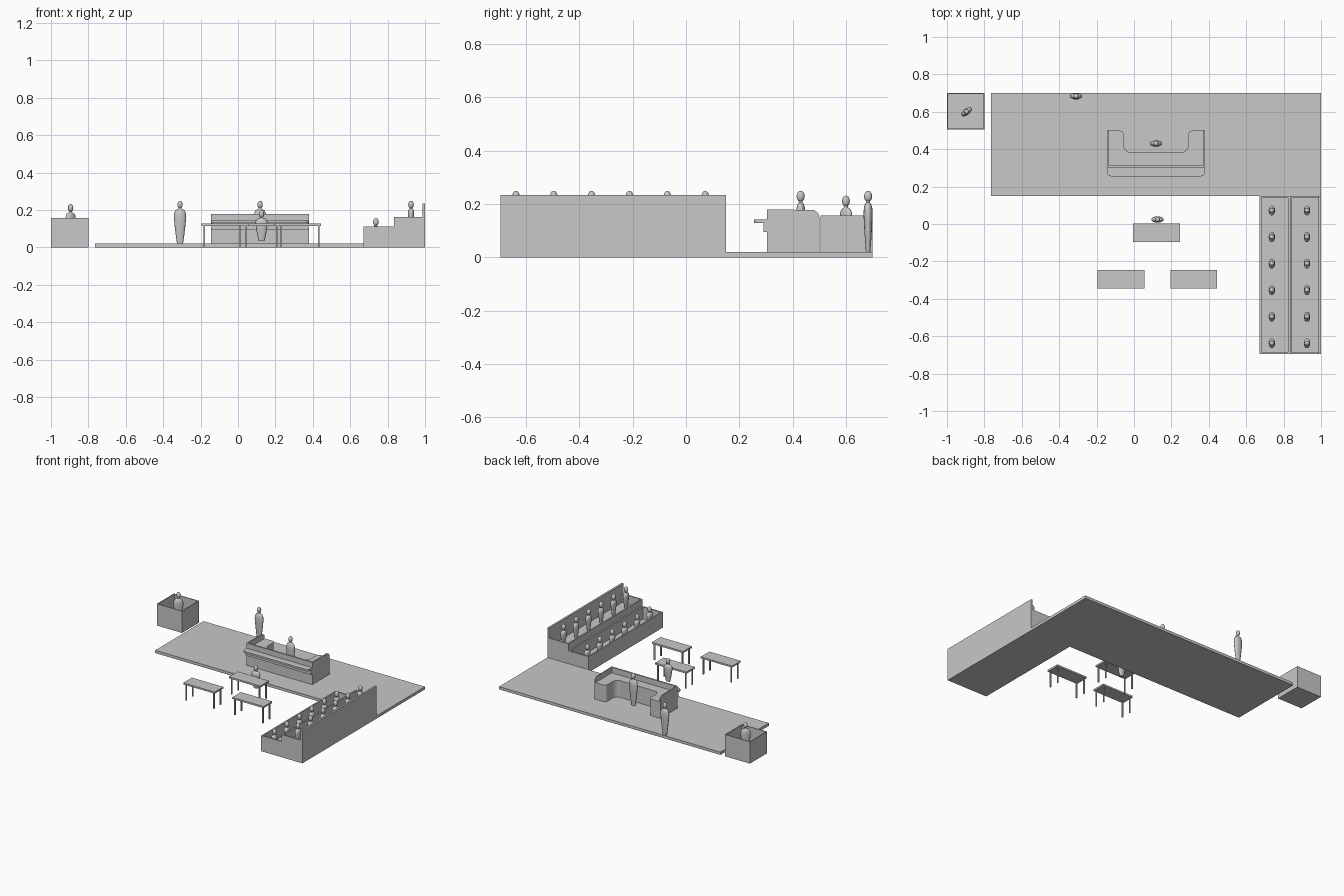
import bpy, bmesh, math
from mathutils import Matrix, Vector

cube = bpy.data.objects.get("Cube")
if cube:
    bpy.data.objects.remove(cube, do_unlink=True)

grey = bpy.data.materials.new("plain grey")
grey.use_nodes = True
GREY = (0.58, 0.58, 0.58, 1)
grey.diffuse_color = GREY
grey.node_tree.nodes["Principled BSDF"].inputs["Base Color"].default_value = GREY


def finish(bm, name):
    bmesh.ops.recalc_face_normals(bm, faces=bm.faces)
    mesh = bpy.data.meshes.new(name)
    bm.to_mesh(mesh)
    bm.free()
    mesh.materials.append(grey)
    ob = bpy.data.objects.new(name, mesh)
    bpy.context.collection.objects.link(ob)
    return ob


def add_box(bm, x, y, z):
    size = Matrix.Diagonal((x[1] - x[0], y[1] - y[0], z[1] - z[0], 1))
    mid = Matrix.Translation((sum(x) / 2, sum(y) / 2, sum(z) / 2))
    return bmesh.ops.create_cube(bm, size=1, matrix=mid @ size)["verts"]


def box(name, x, y, z):
    bm = bmesh.new()
    add_box(bm, x, y, z)
    return finish(bm, name)


def open_box(name, x, y, z, wall, floor):
    """Box whose top is inset and sunk to the floor height."""
    bm = bmesh.new()
    add_box(bm, x, y, z)
    top = max(bm.faces, key=lambda f: f.calc_center_median().z)
    bmesh.ops.inset_region(bm, faces=[top], thickness=wall)
    inner = bmesh.ops.extrude_discrete_faces(bm, faces=[top])["faces"][0]
    for v in inner.verts:
        v.co.z = floor
    return finish(bm, name)


def rounded(corners, steps=6):
    """Turn (x, y, radius) corners into a filleted outline."""
    out = []
    for i, (x, y, r) in enumerate(corners):
        p = Vector((x, y))
        a = (Vector(corners[i - 1][:2]) - p).normalized() * r
        b = (Vector(corners[(i + 1) % len(corners)][:2]) - p).normalized() * r
        if r == 0:
            out.append(p)
            continue
        for k in range(steps + 1):
            t = math.pi / 2 * k / steps
            out.append(p + a * (1 - math.sin(t)) + b * (1 - math.cos(t)))
    return out


def prism(name, outline, low, high, axis="z"):
    bm = bmesh.new()
    if axis == "z":
        verts = [bm.verts.new((p.x, p.y, low)) for p in outline]
        push = (0, 0, high - low)
    else:
        verts = [bm.verts.new((low, p.x, p.y)) for p in outline]
        push = (high - low, 0, 0)
    face = bm.faces.new(verts)
    new = bmesh.ops.extrude_face_region(bm, geom=[face], use_keep_orig=True)["geom"]
    bmesh.ops.translate(bm, vec=push, verts=[g for g in new if isinstance(g, bmesh.types.BMVert)])
    return finish(bm, name)


# Robe profile: half width against fraction of body height
ROBE = [(0.016, 0), (0.023, 0.25), (0.029, 0.52), (0.033, 0.74),
        (0.031, 0.86), (0.024, 0.94), (0.009, 0.98), (0.008, 1.03)]


def person(name, x, y, bottom, top, turn=0, width=1.0):
    bm = bmesh.new()
    sides, body = 16, top - bottom - 0.04
    rings = []
    for r, t in ROBE:
        deep = max(r * 0.52, 0.007)
        rings.append([bm.verts.new((r * width * math.cos(a), deep * math.sin(a), bottom + t * body))
                      for a in (2 * math.pi * i / sides for i in range(sides))])
    for lo, hi in zip(rings, rings[1:]):
        for i in range(sides):
            j = (i + 1) % sides
            bm.faces.new((lo[i], lo[j], hi[j], hi[i]))
    bm.faces.new(rings[0])
    bm.faces.new(rings[-1])
    head = Matrix.Translation((0, 0, top - 0.021)) @ Matrix.Diagonal((0.014, 0.015, 0.021, 1))
    bmesh.ops.create_uvsphere(bm, u_segments=16, v_segments=10, radius=1, matrix=head)
    bmesh.ops.transform(bm, verts=bm.verts,
                        matrix=Matrix.Translation((x, y, 0)) @ Matrix.Rotation(turn, 4, "Z"))
    ob = finish(bm, name)
    for o in bpy.context.selected_objects:
        o.select_set(False)
    ob.select_set(True)
    bpy.context.view_layer.objects.active = ob
    bpy.ops.object.shade_smooth_by_angle(angle=math.radians(50))


def table(name, x, y):
    bm = bmesh.new()
    w, d, leg = 0.125, 0.049, 0.004
    add_box(bm, (x - w, x + w), (y - d, y + d), (0.115, 0.127))
    for sx in (-1, 1):
        for sy in (-1, 1):
            cx, cy = x + sx * (w - 0.014), y + sy * (d - 0.012)
            add_box(bm, (cx - leg, cx + leg), (cy - leg, cy + leg), (0, 0.115))
    finish(bm, name)


# Raised floor and witness stand
box("platform", (-0.765, 1), (0.15, 0.70), (0, 0.02))
open_box("witness_stand", (-1, -0.8), (0.505, 0.70), (0, 0.157), 0.008, 0.005)

# Two-tier jury box with a tall back wall
open_box("jury_front_tier", (0.672, 0.833), (-0.695, 0.15), (0, 0.113), 0.014, 0.025)
open_box("jury_rear_tier", (0.833, 1), (-0.695, 0.15), (0, 0.163), 0.014, 0.10)
box("jury_back_wall", (0.986, 1), (-0.695, 0.15), (0.163, 0.235))

# Judge's bench: U-shaped desk, raised rim panels, front counter
L, R = -0.145, 0.38
prism("bench_desk", rounded([
    (L + 0.005, 0.31, 0), (R - 0.005, 0.31, 0), (R - 0.005, 0.499, 0), (0.29, 0.499, 0.022),
    (0.29, 0.383, 0.037), (-0.055, 0.383, 0.037), (-0.055, 0.499, 0.022), (L + 0.005, 0.499, 0)]),
    0.02, 0.14)
side = rounded([(0.305, 0.02, 0), (0.5, 0.02, 0), (0.5, 0.178, 0.028), (0.305, 0.18, 0)])
prism("bench_right_panel", side, L, L + 0.008, "x")
prism("bench_left_panel", side, R - 0.008, R, "x")
box("bench_front_panel", (L, R), (0.303, 0.314), (0.02, 0.18))
prism("bench_counter", rounded([(L, 0.306, 0), (L, 0.255, 0.025), (R, 0.255, 0.025), (R, 0.306, 0)]),
      0.13, 0.143)
box("bench_counter_support", (L, R), (0.291, 0.305), (0.095, 0.13))

# Tables
table("clerk_table", 0.12, -0.047)
table("right_table", -0.07, -0.295)
table("left_table", 0.32, -0.295)

# People
person("judge", 0.118, 0.43, 0.02, 0.25)
person("guard", -0.31, 0.683, 0.02, 0.25)
person("witness", -0.895, 0.60, 0.005, 0.232, math.radians(38))
person("clerk", 0.126, 0.024, 0.035, 0.20)
for i in range(6):
    y = 0.072 - i * 0.142
    person(f"front_juror_{i + 1}", 0.737, y, 0.025, 0.157, math.pi / 2, 0.8)
    person(f"rear_juror_{i + 1}", 0.925, y, 0.10, 0.25, math.pi / 2, 0.8)
